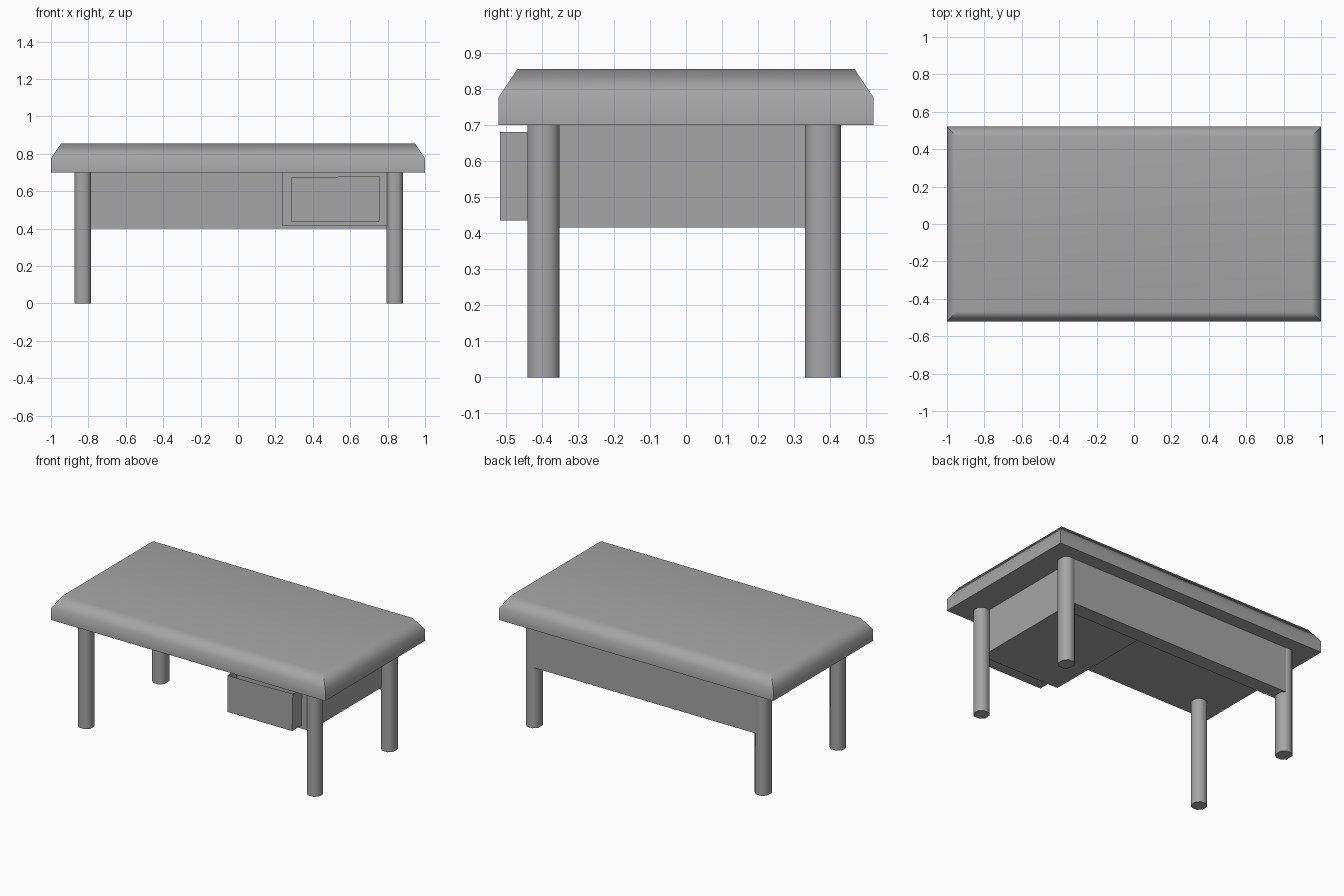
import bpy, bmesh, math
from mathutils import Vector

cube = bpy.data.objects.get("Cube")
if cube:
    bpy.data.objects.remove(cube, do_unlink=True)

# One plain grey for the whole desk
GREY = (0.38, 0.38, 0.38, 1)
grey = bpy.data.materials.new("desk_grey")
grey.use_nodes = True
grey.diffuse_color = GREY
for node in grey.node_tree.nodes:
    if node.type == 'BSDF_PRINCIPLED':
        node.inputs["Base Color"].default_value = GREY


def finish(name, bm, smooth=None):
    """Turn a bmesh into a grey object, optionally smooth up to an angle."""
    bmesh.ops.recalc_face_normals(bm, faces=bm.faces)
    mesh = bpy.data.meshes.new(name)
    bm.to_mesh(mesh)
    bm.free()
    mesh.materials.append(grey)
    obj = bpy.data.objects.new(name, mesh)
    bpy.context.collection.objects.link(obj)
    if smooth:
        bpy.ops.object.select_all(action='DESELECT')
        obj.select_set(True)
        bpy.context.view_layer.objects.active = obj
        bpy.ops.object.shade_smooth_by_angle(angle=math.radians(smooth))
    return obj


def box_mesh(low, high):
    """Box between two opposite corners."""
    bm = bmesh.new()
    bmesh.ops.create_cube(bm, size=1)
    low, high = Vector(low), Vector(high)
    for v in bm.verts:
        v.co = (low + high) / 2 + v.co * (high - low)
    return bm


def leg(name, low, high):
    """Post with chamfered upright edges."""
    bm = box_mesh(low, high)
    upright = [e for e in bm.edges
               if abs(e.verts[0].co.z - e.verts[1].co.z) > 0.1]
    bmesh.ops.bevel(bm, geom=upright, offset=0.024, segments=1,
                    affect='EDGES')
    return finish(name, bm, 50)


# Table top: straight rim below, sloped rim above
bm = box_mesh((-1, -0.52, 0.70), (1, 0.52, 0.775))
top = max(bm.faces, key=lambda f: f.calc_center_median().z)
bmesh.ops.inset_region(bm, faces=[top], thickness=0.075, depth=0)
for v in top.verts:
    v.co.z = 0.855
table_top = finish("table_top", bm, 65)
weighted = table_top.modifiers.new("weighted_normals", 'WEIGHTED_NORMAL')
weighted.keep_sharp = True

# Four legs
for side, x0 in (("right", -0.875), ("left", 0.793)):
    leg("front_leg_" + side, (x0, -0.44, 0), (x0 + 0.09, -0.35, 0.70))
    leg("back_leg_" + side, (x0, 0.33, 0), (x0 + 0.09, 0.43, 0.70))

# Thick back panel joining the back legs
finish("back_panel", box_mesh((-0.835, 0.33, 0.40), (0.84, 0.428, 0.70)))

# Drawer cabinet between the legs on one side
finish("drawer_cabinet", box_mesh((0.235, -0.42, 0.415), (0.815, 0.33, 0.70)))

# Partly open drawer with an open top, hanging slightly askew
bm = box_mesh((0.285, -0.515, 0.435), (0.755, -0.42, 0.675))
lid = max(bm.faces, key=lambda f: f.calc_center_median().z)
bmesh.ops.inset_region(bm, faces=[lid], thickness=0.02, depth=0)
for v in lid.verts:
    v.co.z -= 0.2
    if v.co.y > -0.45:
        v.co.y = -0.421
for v in bm.verts:
    if v.co.x > 0.5 and v.co.z > 0.6:
        v.co.x += 0.005
        v.co.z += 0.005
finish("drawer", bm)
